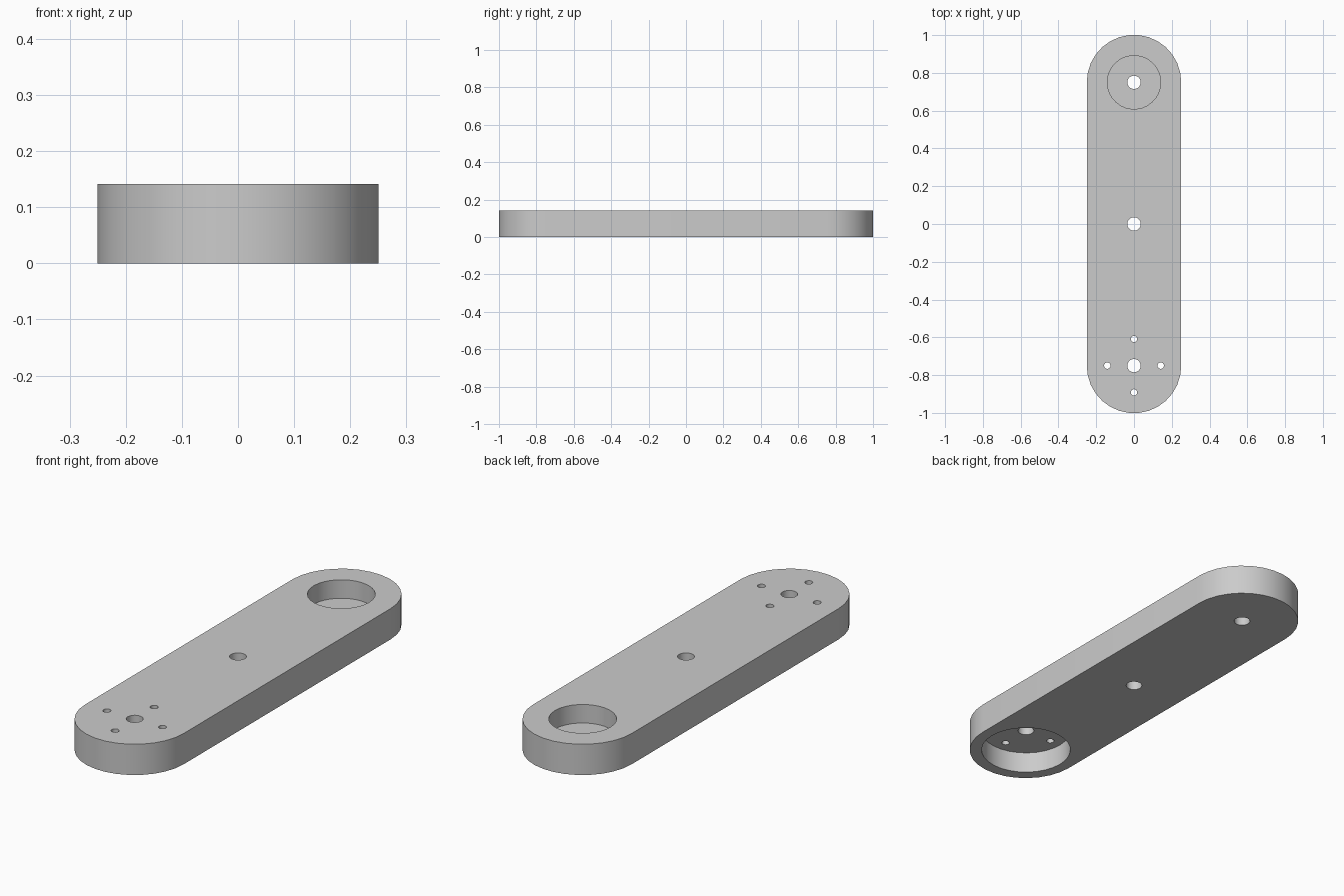
import bpy
import bmesh
from math import cos, sin, pi, radians

cube = bpy.data.objects.get("Cube")
if cube:
    bpy.data.objects.remove(cube, do_unlink=True)

HEIGHT = 0.1415
RADIUS = 0.25
END = 0.7514          # distance of each rounded end's centre from the middle
PIVOT = 0.75          # distance of each end's holes from the middle
STEPS = 15            # facets per half circle


def prism(name, outline, z0, z1):
    """Extrude a flat outline from z0 to z1."""
    bm = bmesh.new()
    face = bm.faces.new([bm.verts.new((x, y, z0)) for x, y in outline])
    top = bmesh.ops.extrude_face_region(bm, geom=[face])["geom"]
    moved = [v for v in top if isinstance(v, bmesh.types.BMVert)]
    bmesh.ops.translate(bm, verts=moved, vec=(0, 0, z1 - z0))
    bmesh.ops.recalc_face_normals(bm, faces=bm.faces)
    mesh = bpy.data.meshes.new(name)
    bm.to_mesh(mesh)
    bm.free()
    obj = bpy.data.objects.new(name, mesh)
    bpy.context.collection.objects.link(obj)
    return obj


def circle(x, y, r, sides):
    return [(x + r * cos(2 * pi * i / sides), y + r * sin(2 * pi * i / sides))
            for i in range(sides)]


# Long plate with round ends
half = [(RADIUS * cos(pi * i / STEPS), END + RADIUS * sin(pi * i / STEPS))
        for i in range(STEPS + 1)]
arm = prism("link_arm", half + [(-x, -y) for x, y in half], 0, HEIGHT)


def cut(x, y, r, sides, z0=-0.1, z1=HEIGHT + 0.1):
    """Cut a round hole or pocket into the arm."""
    cutter = prism("cutter", circle(x, y, r, sides), z0, z1)
    cutter.hide_render = True
    mod = arm.modifiers.new("cut", "BOOLEAN")
    mod.operation = "DIFFERENCE"
    mod.solver = "EXACT"
    mod.object = cutter
    bpy.context.view_layer.objects.active = arm
    bpy.ops.object.modifier_apply(modifier=mod.name)
    bpy.data.objects.remove(cutter, do_unlink=True)


# Round pockets: back one from above, front one from below
cut(0, PIVOT, HEIGHT, 30, z0=0.0565)
cut(0, -PIVOT, 0.198, 30, z1=0.099)

# Pivot holes along the middle
for y in (-PIVOT, 0, PIVOT):
    cut(0, y, 0.0354, 20)

# Four screw holes around the front pivot
for x, y in circle(0, -PIVOT, HEIGHT, 4):
    cut(x, y, 0.017, 16)

# Plain grey finish
grey = bpy.data.materials.new("light_grey")
grey.use_nodes = True
colour = (0.6, 0.6, 0.6, 1)
grey.diffuse_color = colour
grey.node_tree.nodes["Principled BSDF"].inputs["Base Color"].default_value = colour
arm.data.materials.clear()
arm.data.materials.append(grey)

bpy.ops.object.select_all(action="DESELECT")
arm.select_set(True)
bpy.context.view_layer.objects.active = arm
bpy.ops.object.shade_smooth_by_angle(angle=radians(30))
